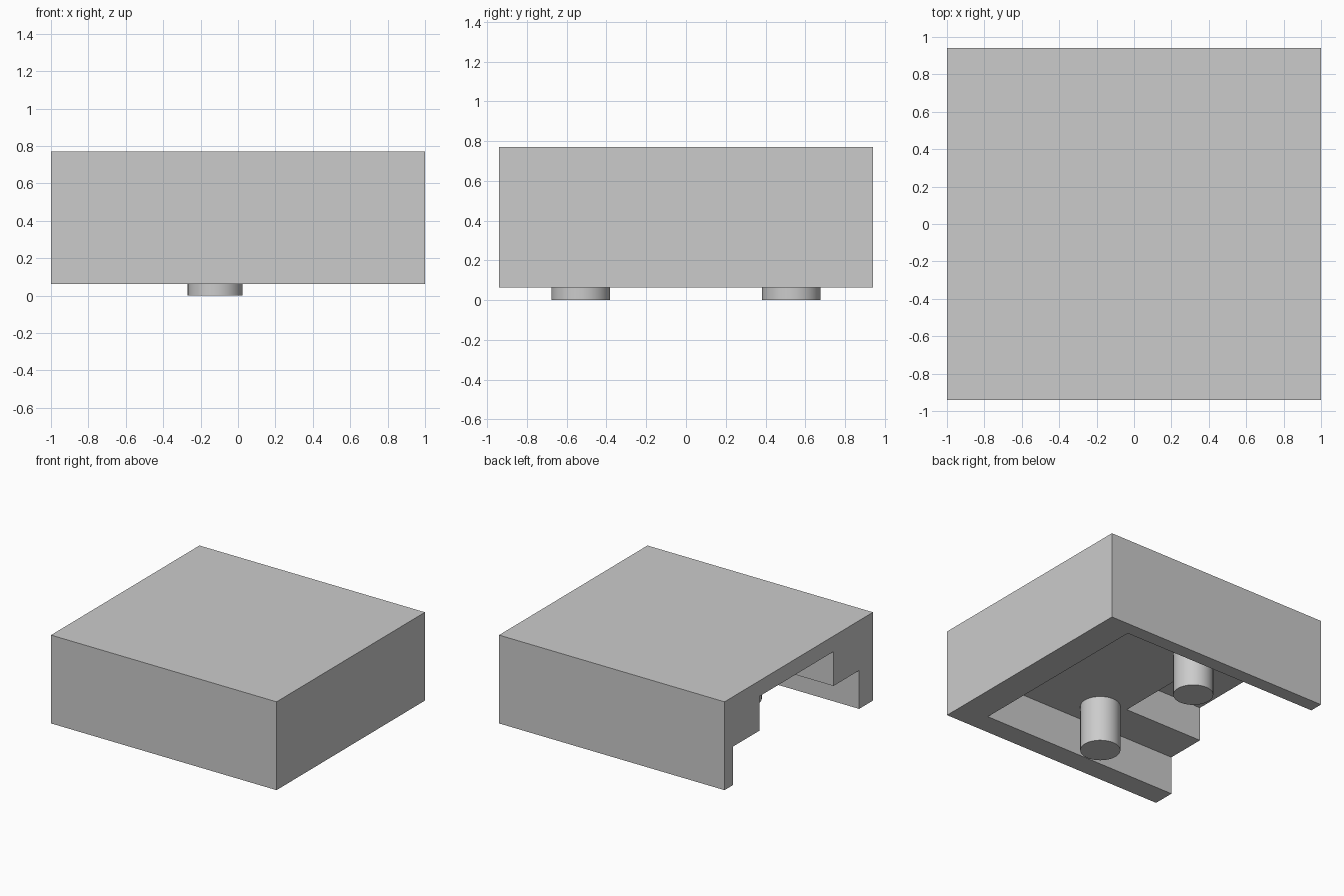
import bpy
import math

if "Cube" in bpy.data.objects:
    bpy.data.objects.remove(bpy.data.objects["Cube"])

grey = bpy.data.materials.new("light_grey")
grey.diffuse_color = (0.6, 0.6, 0.6, 1.0)
grey.use_nodes = True
grey.node_tree.nodes["Principled BSDF"].inputs["Base Color"].default_value = grey.diffuse_color

BOTTOM, SHELF, CEILING, TOP = 0.062, 0.37, 0.645, 0.77


def box(name, x, y, z):
    """Box spanning the given (min, max) ranges."""
    bpy.ops.mesh.primitive_cube_add(size=1)
    ob = bpy.context.object
    ob.name = name
    ob.location = [(a + b) / 2 for a, b in (x, y, z)]
    ob.scale = [b - a for a, b in (x, y, z)]
    bpy.ops.object.transform_apply(location=True, rotation=False, scale=True)
    return ob


def cut(target, cutter):
    """Subtract the cutter from the target and remove it."""
    mod = target.modifiers.new("cut", 'BOOLEAN')
    mod.operation = 'DIFFERENCE'
    mod.solver = 'EXACT'
    mod.object = cutter
    bpy.context.view_layer.objects.active = target
    bpy.ops.object.modifier_apply(modifier=mod.name)
    bpy.data.objects.remove(cutter)


# Block body, hollowed from below and open on the left side
body = box("block_body", (-1, 1), (-0.94, 0.94), (BOTTOM, TOP))
body.data.materials.append(grey)

# Wide shallow pocket, then the narrower deep slot above it
cut(body, box("pocket_cutter", (-1.2, 0.756), (-0.765, 0.83), (-0.2, SHELF)))
cut(body, box("slot_cutter", (-1.2, -0.30), (-0.44, 0.50), (0.2, CEILING)))

# Two round pegs hanging from the pocket ceiling
for name, y in (("front_peg", -0.53), ("back_peg", 0.53)):
    bpy.ops.mesh.primitive_cylinder_add(vertices=64, radius=0.147, depth=SHELF,
                                        location=(-0.122, y, SHELF / 2))
    peg = bpy.context.object
    peg.name = name
    peg.data.materials.append(grey)
    bpy.ops.object.shade_smooth_by_angle(angle=math.radians(30))
